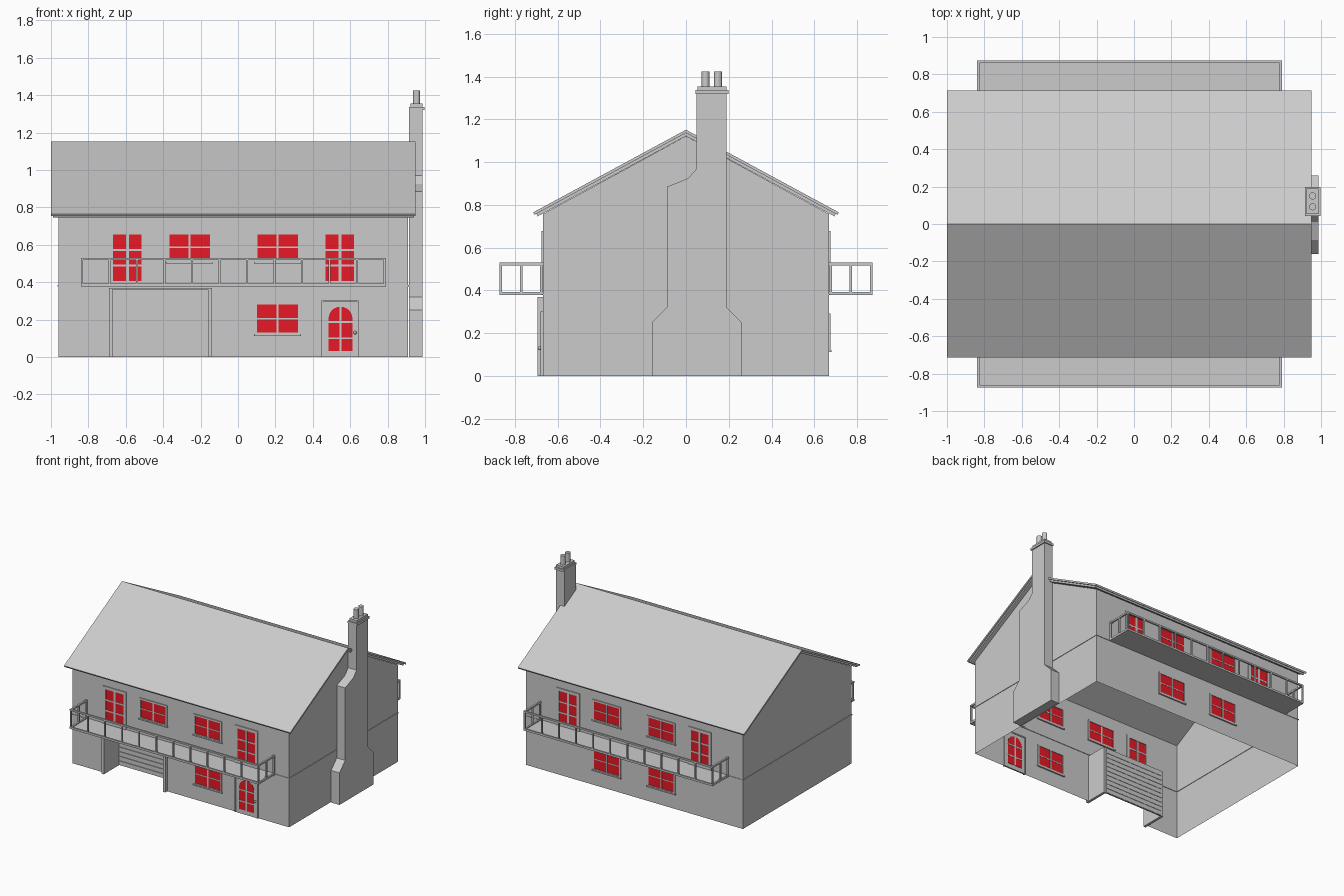
import bpy, bmesh, math
from mathutils import Matrix, Vector

if "Cube" in bpy.data.objects:
    bpy.data.objects.remove(bpy.data.objects["Cube"])

RED = bpy.data.materials.new("red_glass")
RED.diffuse_color = (0.8, 0.01, 0.02, 1)
RED.use_nodes = True
RED.node_tree.nodes["Principled BSDF"].inputs["Base Color"].default_value = RED.diffuse_color
WY = 0.67              # wall plane in y
X0, X1 = -0.96, 0.91   # wall ends in x


def finish(bm, name, mat=None):
    bmesh.ops.recalc_face_normals(bm, faces=bm.faces)
    me = bpy.data.meshes.new(name)
    bm.to_mesh(me)
    bm.free()
    ob = bpy.data.objects.new(name, me)
    bpy.context.collection.objects.link(ob)
    if mat:
        me.materials.append(mat)
    return ob


def boxes(name, items, mat=None):
    """One object from boxes given as (x0, x1, y0, y1, z0, z1)."""
    bm = bmesh.new()
    for a, b, c, d, e, f in items:
        m = Matrix.Translation(((a + b) / 2, (c + d) / 2, (e + f) / 2))
        bmesh.ops.create_cube(bm, size=1, matrix=m @ Matrix.Diagonal((b - a, abs(d - c), f - e, 1)))
    return finish(bm, name, mat)


def prism(name, pts, a, b, axis, mat=None):
    """Profile extruded from a to b: axis x takes (y, z), axis y takes (x, z)."""
    bm = bmesh.new()
    put = (lambda p: (a, p[0], p[1])) if axis == 'x' else (lambda p: (p[0], a, p[1]))
    face = bm.faces.new([bm.verts.new(put(p)) for p in pts])
    ext = bmesh.ops.extrude_face_region(bm, geom=[face])
    move = Vector((b - a, 0, 0)) if axis == 'x' else Vector((0, b - a, 0))
    bmesh.ops.translate(bm, vec=move, verts=[v for v in ext['geom'] if isinstance(v, bmesh.types.BMVert)])
    return finish(bm, name, mat)


# thin wall shell, open underneath, with a notch for the garage
GX0, GX1, GZ = -0.69, -0.14, 0.37
EAVE, APEX = 0.757, 1.122
bm = bmesh.new()


def poly(pts):
    bm.faces.new([bm.verts.new(p) for p in pts])


front = [(X0, 0), (GX0, 0), (GX0, GZ), (GX1, GZ), (GX1, 0), (X1, 0), (X1, EAVE), (X0, EAVE)]
poly([(x, -WY, z) for x, z in front])
poly([(X1, WY, 0), (X0, WY, 0), (X0, WY, EAVE), (X1, WY, EAVE)])
for x in (X0, X1):
    poly([(x, y, z) for y, z in [(-WY, 0), (WY, 0), (WY, EAVE), (0, APEX), (-WY, EAVE)]])
bmesh.ops.remove_doubles(bm, verts=bm.verts, dist=1e-4)
finish(bm, "walls")

# narrow band between the storeys
t = 0.004
boxes("storey_band", [
    (X0 - t, X1 + t, -WY - t, -WY + t, 0.378, 0.384),
    (X0 - t, X1 + t, WY - t, WY + t, 0.378, 0.384),
    (X0 - t, X0 + t, -WY, WY, 0.378, 0.384),
    (X1 - t, X1 + t, -WY, WY, 0.378, 0.384)])


# roof in two layers
def roof(name, w, apex, thick, x0, x1):
    k = 0.541
    ang = math.atan(k)
    tip = apex - k * w
    yi, zi = w - thick * math.sin(ang), tip - thick * math.cos(ang)
    prism(name, [(-w, tip), (0, apex), (w, tip), (yi, zi),
                 (0, apex - thick / math.cos(ang)), (-yi, zi)], x0, x1, 'x')


roof("roof_tiles", 0.715, 1.152, 0.013, -1.0, 0.95)
roof("roof_boards", 0.70, 1.1372, 0.013, -0.99, 0.94)

# chimney stack, cap and pots
prism("chimney_stack", [(-0.16, 0), (0.26, 0), (0.26, 0.25), (0.19, 0.32), (0.19, 1.325), (0.05, 1.325),
                        (0.05, 0.97), (0.01, 0.925), (-0.09, 0.885), (-0.09, 0.32), (-0.16, 0.25)],
      0.915, 0.987, 'x')
boxes("chimney_cap", [(0.914, 0.996, 0.044, 0.198, 1.32, 1.337), (0.923, 0.987, 0.053, 0.189, 1.337, 1.355)])
bm = bmesh.new()
for y in (0.092, 0.15):
    bmesh.ops.create_cone(bm, cap_ends=True, segments=16, radius1=0.019, radius2=0.019, depth=0.07,
                          matrix=Matrix.Translation((0.955, y, 1.39)))
finish(bm, "chimney_pots")


# glazed openings: red pane with frame and glazing bars, seen from both sides
def glazed(name, s, x0, x1, z0, z1, border, cols, rows, bar, sill=False):
    y = s * WY
    gx0, gx1, gz0, gz1 = x0 + border, x1 - border, z0 + border, z1 - border
    boxes(name + "_glass", [(gx0, gx1, y - .003, y + .003, gz0, gz1)], RED)
    f = 0.007
    parts = [(x0, gx0, y - f, y + f, z0, z1), (gx1, x1, y - f, y + f, z0, z1),
             (gx0, gx1, y - f, y + f, z0, gz0), (gx0, gx1, y - f, y + f, gz1, z1)]
    for i in range(1, cols):
        x = gx0 + (gx1 - gx0) * i / cols
        parts.append((x - bar / 2, x + bar / 2, y - .006, y + .006, gz0, gz1))
    for i in range(1, rows):
        z = gz0 + (gz1 - gz0) * i / rows
        parts.append((gx0, gx1, y - .005, y + .005, z - bar / 3, z + bar / 3))
    if sill:
        parts.append((x0 - .004, x1 + .004, y - .011, y + .011, z0 - .006, z0 + .004))
    boxes(name + "_frame", parts)


for s, side in ((-1, "front"), (1, "back")):
    for x in (-0.69, 0.446):
        glazed(side + "_balcony_door", s, x, x + 0.197, 0.385, 0.678, 0.022, 2, 3, 0.017)
    for x in (-0.38, 0.09):
        glazed(side + "_upper_window", s, x, x + 0.243, 0.505, 0.668, 0.013, 2, 2, 0.011, True)
        if s > 0 or x > 0:
            glazed(side + "_lower_window", s, x, x + 0.243, 0.118, 0.292, 0.012, 2, 2, 0.011, True)

# balconies
for s, side in ((-1, "front"), (1, "back")):
    bx0, bx1, b = -0.84, 0.79, 0.013
    wall, out = s * WY, s * 0.873
    inn = out - s * b
    lo, hi = sorted((wall, out))
    ya, yb = sorted((inn, out))
    boxes(side + "_balcony_floor", [(bx0, bx1, lo, hi, 0.378, 0.386)])
    rails = []
    for z0, z1 in ((0.386, 0.393), (0.518, 0.53)):
        rails.append((bx0, bx1, ya, yb, z0, z1))
        for x in (bx0, bx1 - b):
            rails.append((x, x + b, lo, hi, z0, z1))
    for i in range(12):
        x = bx0 + (bx1 - bx0 - b) * i / 11
        rails.append((x, x + b * .9, ya + .001, yb - .001, 0.386, 0.52))
    for x in (bx0, bx1 - b):
        for y in (s * 0.678, s * 0.77):
            rails.append((x + .001, x + b - .001, y - .006, y + .006, 0.386, 0.52))
    boxes(side + "_balcony_railing", rails)

# garage recess and slatted door
GB = -0.50
boxes("garage_surround", [(GX0, GX0 + .02, -0.695, GB, 0, GZ), (GX1 - .02, GX1, -0.695, GB, 0, GZ),
                          (GX0 + .02, GX1 - .02, -0.695, GB, GZ - .01, GZ)])
n, h = 10, 0.036
boxes("garage_door", [(GX0 + .02, GX1 - .02, GB - .003, GB + .003, 0, GZ - .01)] +
      [(GX0 + .02, GX1 - .02, GB - .009, GB + .006, i * h + .002, (i + 1) * h - .002) for i in range(n)])

# front door with arched glass
y = -WY
boxes("front_door", [(0.455, 0.637, y - .006, y + .006, 0, 0.292)])
boxes("front_door_frame", [(0.447, 0.456, y - .011, y + .009, 0, 0.302), (0.636, 0.645, y - .011, y + .009, 0, 0.302),
                           (0.456, 0.636, y - .011, y + .009, 0.293, 0.302)])
cx, r = 0.548, 0.064
arch = [(cx - r, 0.033), (cx + r, 0.033)]
arch += [(cx + r * math.cos(math.pi * i / 12), 0.205 + r * math.sin(math.pi * i / 12)) for i in range(13)]
prism("front_door_glass", arch, y - .008, y + .008, 'y', RED)
boxes("front_door_bars", [(cx - .005, cx + .005, y - .0105, y + .0105, 0.033, 0.269)] +
      [(cx - r, cx + r, y - .01, y + .01, z - .005, z + .005) for z in (0.1, 0.188)])
bm = bmesh.new()
bmesh.ops.create_uvsphere(bm, u_segments=12, v_segments=8, radius=0.009,
                          matrix=Matrix.Translation((0.626, y - .015, 0.13)))
finish(bm, "front_door_knob")
